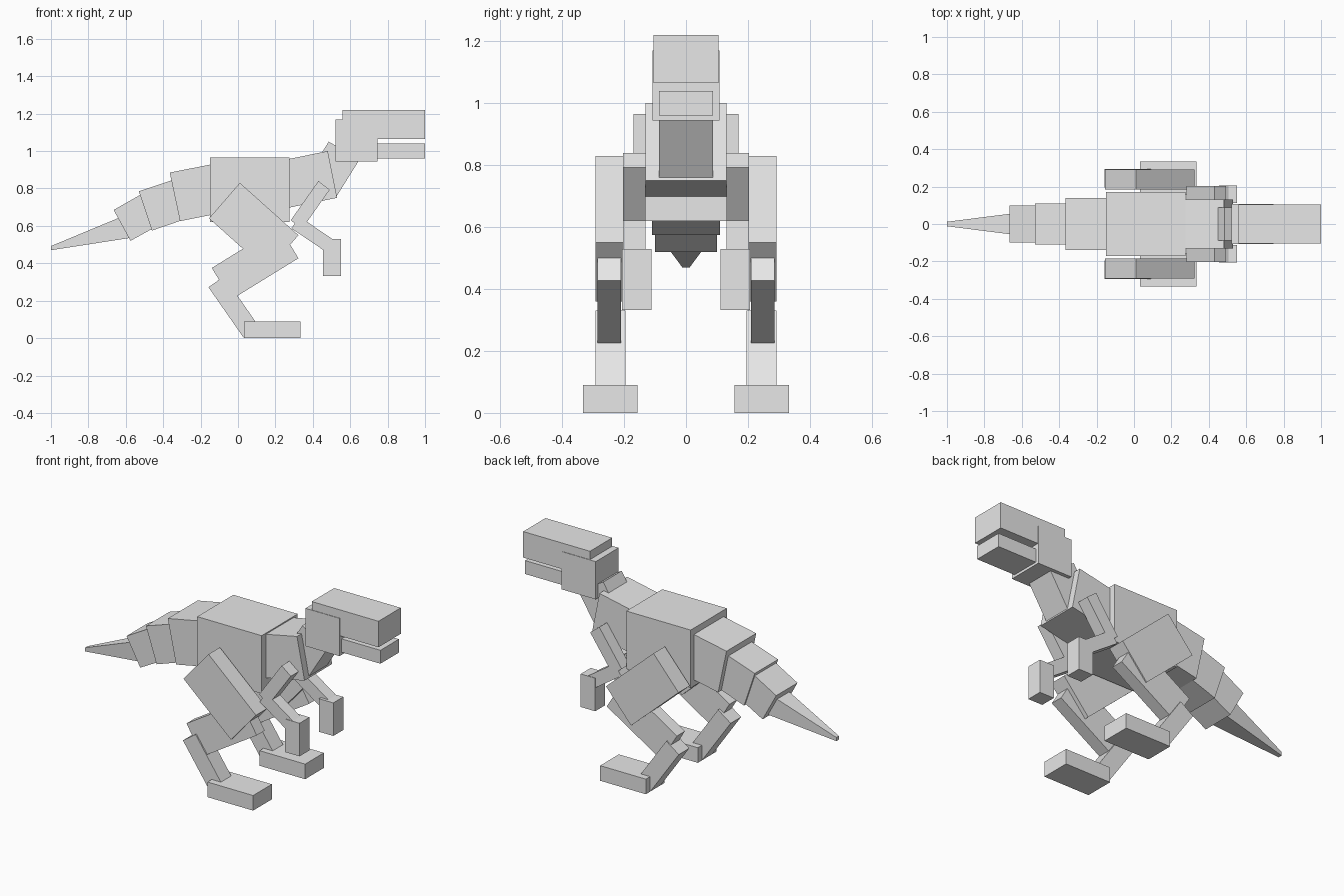
import bpy, bmesh

if "Cube" in bpy.data.objects:
    bpy.data.objects.remove(bpy.data.objects["Cube"])

grey = bpy.data.materials.new("light_grey")
grey.diffuse_color = (0.8, 0.8, 0.8, 1)
grey.use_nodes = True
grey.node_tree.nodes["Principled BSDF"].inputs["Base Color"].default_value = grey.diffuse_color


def slab(name, profile, y0, y1):
    """Extrude an x-z outline between two y depths."""
    bm = bmesh.new()
    face = bm.faces.new([bm.verts.new((x, y0, z)) for x, z in profile])
    ext = bmesh.ops.extrude_face_region(bm, geom=[face])
    for v in ext["geom"]:
        if isinstance(v, bmesh.types.BMVert):
            v.co.y = y1
    return finish(name, bm)


def finish(name, bm):
    bmesh.ops.recalc_face_normals(bm, faces=bm.faces)
    mesh = bpy.data.meshes.new(name)
    bm.to_mesh(mesh)
    bm.free()
    mesh.materials.append(grey)
    obj = bpy.data.objects.new(name, mesh)
    bpy.context.collection.objects.link(obj)
    return obj


def rect(x0, x1, z0, z1):
    return [(x0, z0), (x1, z0), (x1, z1), (x0, z1)]


def para(a, b, c):
    """Tilted box outline from three consecutive corners."""
    return [a, b, c, (a[0] + c[0] - b[0], a[1] + c[1] - b[1])]


# Centre parts: outline and half width
centre = {
    "upper_head": (rect(0.56, 1.0, 1.065, 1.22), 0.105),
    "rear_head": (rect(0.52, 0.745, 0.945, 1.17), 0.108),
    "lower_jaw": (rect(0.70, 1.0, 0.96, 1.04), 0.087),
    "neck": (para((0.65, 0.955), (0.485, 1.05), (0.36, 0.85)), 0.087),
    "chest": ([(0.26, 0.695), (0.53, 0.75), (0.48, 1.0), (0.26, 0.955)], 0.13),
    "torso": (rect(-0.15, 0.275, 0.62, 0.965), 0.17),
    "tail_base": ([(-0.365, 0.885), (-0.31, 0.625), (-0.11, 0.665), (-0.11, 0.935)], 0.14),
    "tail_middle": ([(-0.53, 0.785), (-0.46, 0.575), (-0.27, 0.64), (-0.335, 0.85)], 0.11),
    "tail_rear": ([(-0.665, 0.685), (-0.575, 0.52), (-0.43, 0.60), (-0.515, 0.77)], 0.10),
}
for name, (outline, half) in centre.items():
    slab(name, outline, -half, half)

# Tapered tail tip
tip = slab("tail_tip", [(-1.0, 0.47), (-0.58, 0.535), (-0.62, 0.65), (-1.0, 0.492)], -0.06, 0.06)
for v in tip.data.vertices:
    if v.co.x < -0.9:
        v.co.y *= 0.2

# Paired limbs: outline, inner and outer depth
limbs = {
    "thigh": (para((0.01, 0.83), (0.323, 0.55), (0.158, 0.36)), 0.185, 0.292),
    "shin": (para((-0.14, 0.375), (-0.037, 0.205), (0.323, 0.427)), 0.21, 0.285),
    "lower_leg": (para((-0.075, 0.33), (-0.158, 0.272), (0.03, 0.002)), 0.195, 0.293),
    "foot": (rect(0.032, 0.333, 0.0, 0.09), 0.157, 0.333),
    "upper_arm": (para((0.43, 0.84), (0.49, 0.793), (0.342, 0.583)), 0.13, 0.203),
    "forearm": (para((0.33, 0.648), (0.285, 0.587), (0.465, 0.465)), 0.13, 0.203),
    "hand": (rect(0.455, 0.55, 0.333, 0.53), 0.112, 0.206),
}
for name, (outline, inner, outer) in limbs.items():
    slab("right_" + name, outline, -outer, -inner)
    slab("left_" + name, outline, inner, outer)
